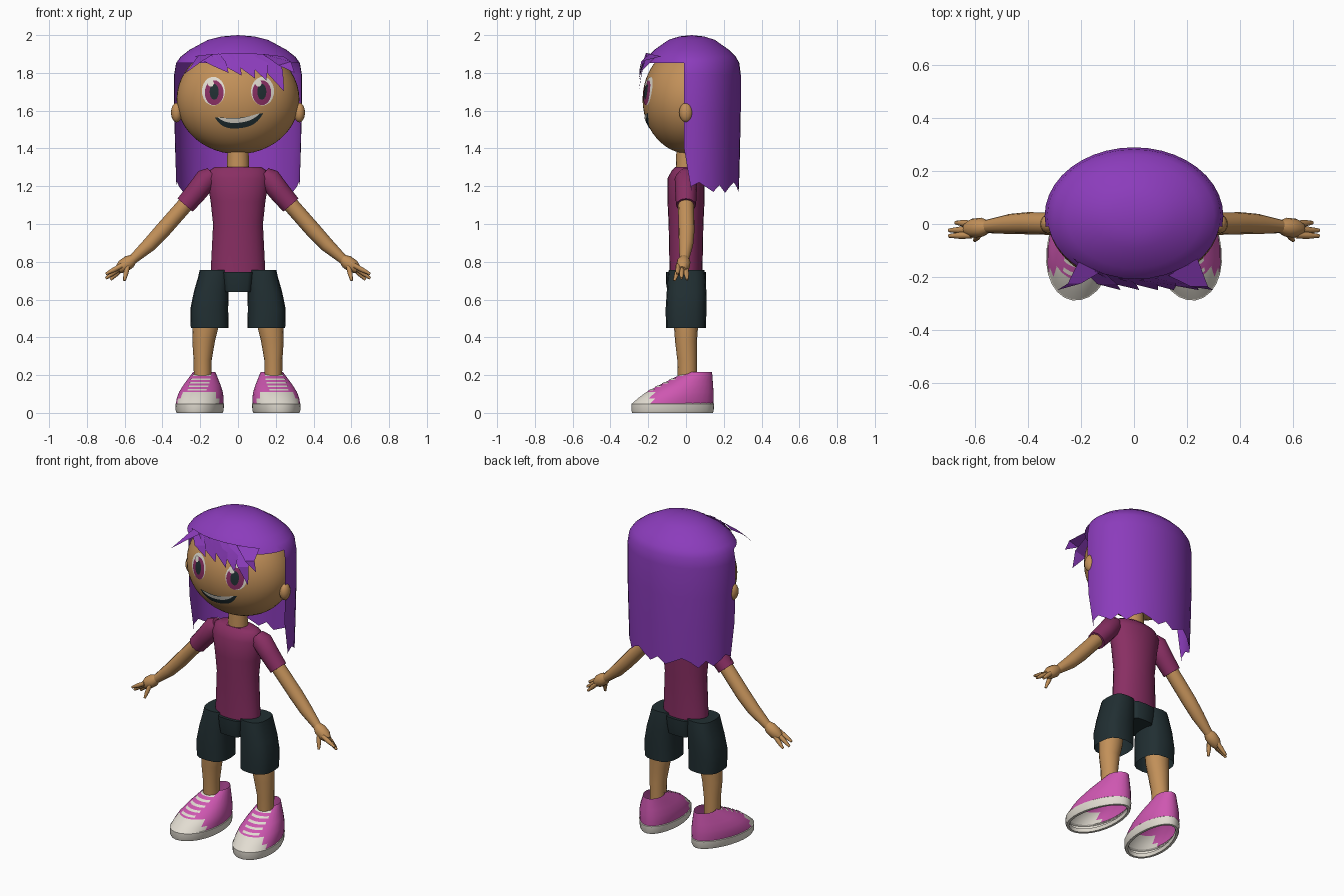
import bpy, bmesh, math
from mathutils import Vector, Matrix

if "Cube" in bpy.data.objects:
    bpy.data.objects.remove(bpy.data.objects["Cube"])


def material(name, rgb):
    m = bpy.data.materials.new(name)
    m.diffuse_color = (*rgb, 1)
    m.use_nodes = True
    m.node_tree.nodes["Principled BSDF"].inputs["Base Color"].default_value = m.diffuse_color
    return m


PURPLE = material("hair purple", (0.26, 0.045, 0.50))
SKIN = material("skin tan", (0.54, 0.28, 0.10))
MAROON = material("shirt maroon", (0.25, 0.028, 0.125))
DARK = material("shorts dark", (0.015, 0.028, 0.032))
PINK = material("shoe pink", (0.62, 0.095, 0.44))
WHITE = material("off white", (0.76, 0.72, 0.64))


def make(name, bm, mats, mirror=False, angle=40):
    bmesh.ops.remove_doubles(bm, verts=bm.verts, dist=1e-5)
    bmesh.ops.recalc_face_normals(bm, faces=bm.faces)
    me = bpy.data.meshes.new(name)
    bm.to_mesh(me)
    bm.free()
    for m in mats:
        me.materials.append(m)
    me.polygons.foreach_set("use_smooth", [True] * len(me.polygons))
    me.set_sharp_from_angle(angle=math.radians(angle))
    ob = bpy.data.objects.new(name, me)
    bpy.context.collection.objects.link(ob)
    if mirror:
        ob.modifiers.new("mirror", 'MIRROR').use_mirror_merge = False
    return ob


def skin_rings(bm, rings, closed=True):
    """Join consecutive rows of points with quads."""
    rows = [[bm.verts.new(p) for p in r] for r in rings]
    for a, b in zip(rows, rows[1:]):
        n = len(a)
        for i in range(n if closed else n - 1):
            j = (i + 1) % n
            bm.faces.new((a[i], a[j], b[j], b[i]))
    return rows


def loft(name, sections, mat, sides=20, mirror=False, caps=(True, True), power=1.0):
    """Sections are (x, y, z, rx, ry); power < 1 squares the outline."""
    def shape(v):
        return math.copysign(abs(v) ** power, v)
    bm = bmesh.new()
    rings = []
    for x, y, z, rx, ry in sections:
        rings.append([(x + rx * shape(math.cos(t)), y + ry * shape(math.sin(t)), z)
                      for t in (2 * math.pi * i / sides for i in range(sides))])
    rows = skin_rings(bm, rings)
    for on, row in zip(caps, (rows[0], rows[-1])):
        if on:
            bm.faces.new(row)
    return make(name, bm, [mat], mirror)


def sweep(name, path, mat, sides=12):
    """Mirrored round limb through (x, y, z, radius) points."""
    bm = bmesh.new()
    pts = [Vector(p[:3]) for p in path]
    rings = []
    for i, p in enumerate(pts):
        d = (pts[min(i + 1, len(pts) - 1)] - pts[max(i - 1, 0)]).normalized()
        side = Vector((0, 1, 0))
        side = (side - d * side.dot(d)).normalized()
        up = d.cross(side)
        r = path[i][3]
        rings.append([p + r * (side * math.cos(t) + up * math.sin(t))
                      for t in (2 * math.pi * k / sides for k in range(sides))])
    rows = skin_rings(bm, rings)
    bm.faces.new(rows[0])
    bm.faces.new(rows[-1])
    return make(name, bm, [mat], True, 50)


def ball(name, c, r, mat, seg=24, mirror=False):
    bm = bmesh.new()
    bmesh.ops.create_uvsphere(bm, u_segments=seg, v_segments=seg // 2, radius=1)
    bm.transform(Matrix.Translation(c) @ Matrix.Diagonal((*r, 1)))
    return make(name, bm, [mat], mirror)


# Head and ears
HC, HR = (0, 0.02, 1.66), (0.325, 0.25, 0.29)
ball("head", HC, HR, SKIN, 48)
ball("ear", (0.325, 0.0, 1.59), (0.03, 0.036, 0.052), SKIN, 16, True)


def on_face(x, z, off):
    k = 1 - (x / HR[0]) ** 2 - ((z - HC[2]) / HR[2]) ** 2
    return (x, HC[1] - HR[1] * math.sqrt(max(k, 0)) - off, z)


def face_disc(name, cx, cz, rx, rz, off, mat, mirror=True):
    bm = bmesh.new()
    skin_rings(bm, [[on_face(cx + f * rx * math.cos(t), cz + f * rz * math.sin(t), off)
                     for t in (2 * math.pi * i / 24 for i in range(24))]
                    for f in (0, 0.33, 0.67, 1)])
    make(name, bm, [mat], mirror)


# Eyes
face_disc("eye_white", 0.13, 1.703, 0.061, 0.076, 0.002, WHITE)
face_disc("iris", 0.126, 1.695, 0.050, 0.066, 0.004, MAROON)
face_disc("pupil", 0.126, 1.70, 0.024, 0.042, 0.006, DARK)
for s in (-1, 1):
    face_disc("eye_glint", 0.126 * s - 0.018, 1.745, 0.016, 0.018, 0.008, WHITE, False)


# Mouth: dark smile with a band of teeth along the top
def smile(name, half, depth0, depth1, off, mat):
    bm = bmesh.new()
    rows = []
    for k in range(5):
        row = []
        for i in range(17):
            u = -1 + i / 8
            top = 1.55 + 0.025 * u * u + 0.012 * u
            d = (depth0 + (depth1 - depth0) * k / 4) * (1 - u ** 4)
            row.append(on_face(0.006 + half * u, top - d, off))
        rows.append(row)
    skin_rings(bm, rows, False)
    make(name, bm, [mat])


smile("mouth", 0.128, -0.012, 0.043, 0.003, DARK)
smile("teeth", 0.112, -0.009, 0.014, 0.005, WHITE)

# Hair: dome all round, with a long curtain from the ears backward
N = 40
dome = [(0, 2.0), (0.25, 1.993), (0.47, 1.975), (0.76, 1.922), (0.9, 1.885), (0.97, 1.852)]


def hair_point(i, r, z):
    a = 2 * math.pi * i / N
    return (0.338 * r * math.cos(a), 0.03 + 0.26 * r * math.sin(a), z)


bm = bmesh.new()
skin_rings(bm, [[hair_point(i, r, z) for i in range(N)] for r, z in dome])
back = range(-1, N // 2 + 2)
jag = (0.0, 0.035, 0.055, 0.03, 0.005, 0.04)
curtain = [[hair_point(i, r, z) for i in back]
           for r, z in ((0.97, 1.852), (1.0, 1.79), (1.0, 1.6), (0.985, 1.4))]
curtain.append([hair_point(min(max(i, 0), N // 2), 0.965, 1.165 + jag[min(i + 1, N // 2 + 1 - i) % 6])
                for i in back])
skin_rings(bm, curtain, False)
make("hair", bm, [PURPLE])

# Fringe: overlapping pointed locks swept to one side
bm = bmesh.new()
locks = [(-0.21, 0.08, -0.29, 1.79), (-0.23, 0.13, -0.05, 1.80), (-0.15, 0.13, 0.02, 1.785),
         (-0.06, 0.13, 0.09, 1.77), (0.02, 0.13, 0.15, 1.76), (0.08, 0.13, 0.245, 1.70),
         (0.13, 0.11, 0.30, 1.80)]
for k, (x, w, tx, tz) in enumerate(locks):
    def root(px):
        return (px, 0.03 - 0.235 * math.sqrt(1 - (px / 0.31) ** 2) - 0.002 * k, 1.905 - 0.3 * px * px)
    mx = (x + w + tx) / 2 + 0.01
    mid = (mx, -0.225 - 0.002 * k, (1.89 + tz) / 2 + 0.015)
    low = ((x + tx) / 2, -0.225 - 0.002 * k, (1.89 + tz) / 2 - 0.005)
    tip = (tx, -0.25, tz)
    a, b, c, d, e = [bm.verts.new(p) for p in (root(x), root(x + w), mid, tip, low)]
    bm.faces.new((a, b, c, e))
    bm.faces.new((e, c, d))
make("fringe", bm, [PURPLE], angle=20)

# Neck and shirt
loft("neck", [(0, 0, 1.27, 0.06, 0.055), (0, 0, 1.42, 0.055, 0.05)], SKIN, 16)
loft("shirt", [(0, 0, 0.735, 0.145, 0.088), (0, 0, 0.8, 0.142, 0.088), (0, 0, 1.0, 0.132, 0.092),
               (0, 0, 1.12, 0.145, 0.098), (0, 0, 1.24, 0.165, 0.098), (0, 0, 1.285, 0.15, 0.075),
               (0, 0, 1.303, 0.12, 0.055)], MAROON, 24)

# Arms, sleeves and hands
sweep("sleeve", [(0.135, 0, 1.265, 0.04), (0.165, 0, 1.24, 0.06), (0.22, 0, 1.17, 0.057),
                 (0.28, 0, 1.10, 0.053)], MAROON)
sweep("arm", [(0.23, 0, 1.16, 0.042), (0.29, 0, 1.09, 0.042), (0.40, 0.003, 0.965, 0.042),
              (0.47, 0, 0.89, 0.038), (0.565, -0.01, 0.805, 0.024)], SKIN)
sweep("palm", [(0.55, -0.01, 0.82, 0.022), (0.575, -0.012, 0.80, 0.036), (0.61, -0.016, 0.775, 0.036),
               (0.635, -0.02, 0.757, 0.022)], SKIN)
fingers = [((0.615, -0.042, 0.78), (0.70, -0.045, 0.735)), ((0.62, -0.022, 0.77), (0.70, -0.024, 0.712)),
           ((0.615, 0.0, 0.765), (0.675, 0.005, 0.705)), ((0.585, -0.035, 0.775), (0.602, -0.062, 0.70))]
for p, q in fingers:
    m = [(a + b) / 2 for a, b in zip(p, q)]
    sweep("finger", [(*p, 0.013), (*m, 0.013), (*q, 0.007)], SKIN, 8)

# Shorts and legs
loft("shorts_leg", [(0.15, 0, 0.45, 0.10, 0.106), (0.152, 0, 0.55, 0.10, 0.108),
                    (0.142, 0.003, 0.64, 0.092, 0.105), (0.128, 0.003, 0.72, 0.083, 0.1),
                    (0.123, 0.003, 0.757, 0.08, 0.094)],
     DARK, 16, True, (False, True), 0.75)
loft("shorts_hips", [(0, 0, 0.64, 0.072, 0.098), (0, 0, 0.69, 0.078, 0.106), (0, 0, 0.745, 0.085, 0.106)],
     DARK, 16, power=0.45)
loft("leg", [(0.187, 0.008, 0.12, 0.046, 0.05), (0.187, 0.006, 0.28, 0.048, 0.052),
             (0.182, 0, 0.38, 0.06, 0.058), (0.172, 0, 0.46, 0.07, 0.064), (0.165, 0, 0.58, 0.072, 0.07)],
     SKIN, 16, True)

# Shoes: levels are (z, toe y, heel y, half width)
LEVELS = [(0.0, -0.29, 0.142, 0.118), (0.05, -0.29, 0.145, 0.122), (0.075, -0.262, 0.146, 0.122),
          (0.11, -0.215, 0.146, 0.114), (0.15, -0.14, 0.143, 0.096), (0.217, 0.0, 0.138, 0.058)]
TURN = Matrix.Rotation(math.radians(9), 3, 'Z')


def shoe_point(t, z, grow=0.0):
    for a, b in zip(LEVELS, LEVELS[1:]):
        if z <= b[0] + 1e-6:
            break
    f = (z - a[0]) / (b[0] - a[0])
    y0, y1, w = [p + (q - p) * f for p, q in zip(a[1:], b[1:])]
    s = math.sin(t)
    p = Vector(((w + grow) * math.cos(t) * (1 - 0.12 * s), (y0 + y1) / 2 + ((y1 - y0) / 2 + grow) * s - 0.14, z))
    return TURN @ p + Vector((0.166, 0.14, 0))


circle = [2 * math.pi * i / 28 for i in range(28)]
bm = bmesh.new()
skin_rings(bm, [[shoe_point(t, l[0]) for t in circle] for l in LEVELS[1:]])
for f in bm.faces:
    c = f.calc_center_median()
    f.material_index = int(c.y < -0.17 and c.z < 0.11)
make("shoe_upper", bm, [PINK, WHITE], True)

# Sole rim, open underneath
bm = bmesh.new()
skin_rings(bm, [[shoe_point(t, z, g) for t in circle]
                for z, g in ((0.02, -0.022), (0.0, -0.015), (0.0, 0), (0.01, 0.004), (0.048, 0.004), (0.054, -0.004))])
make("shoe_sole", bm, [WHITE], True)

# Laces: thin strips following the top of the shoe
bm = bmesh.new()
for k in range(5):
    z = 0.118 + 0.019 * k
    spread = 0.42 + 0.06 * k
    skin_rings(bm, [[shoe_point(-math.pi / 2 + spread * (i / 4 - 1), h, 0.005) for i in range(9)]
                    for h in (z, z + 0.008)], False)
make("laces", bm, [WHITE], True)
